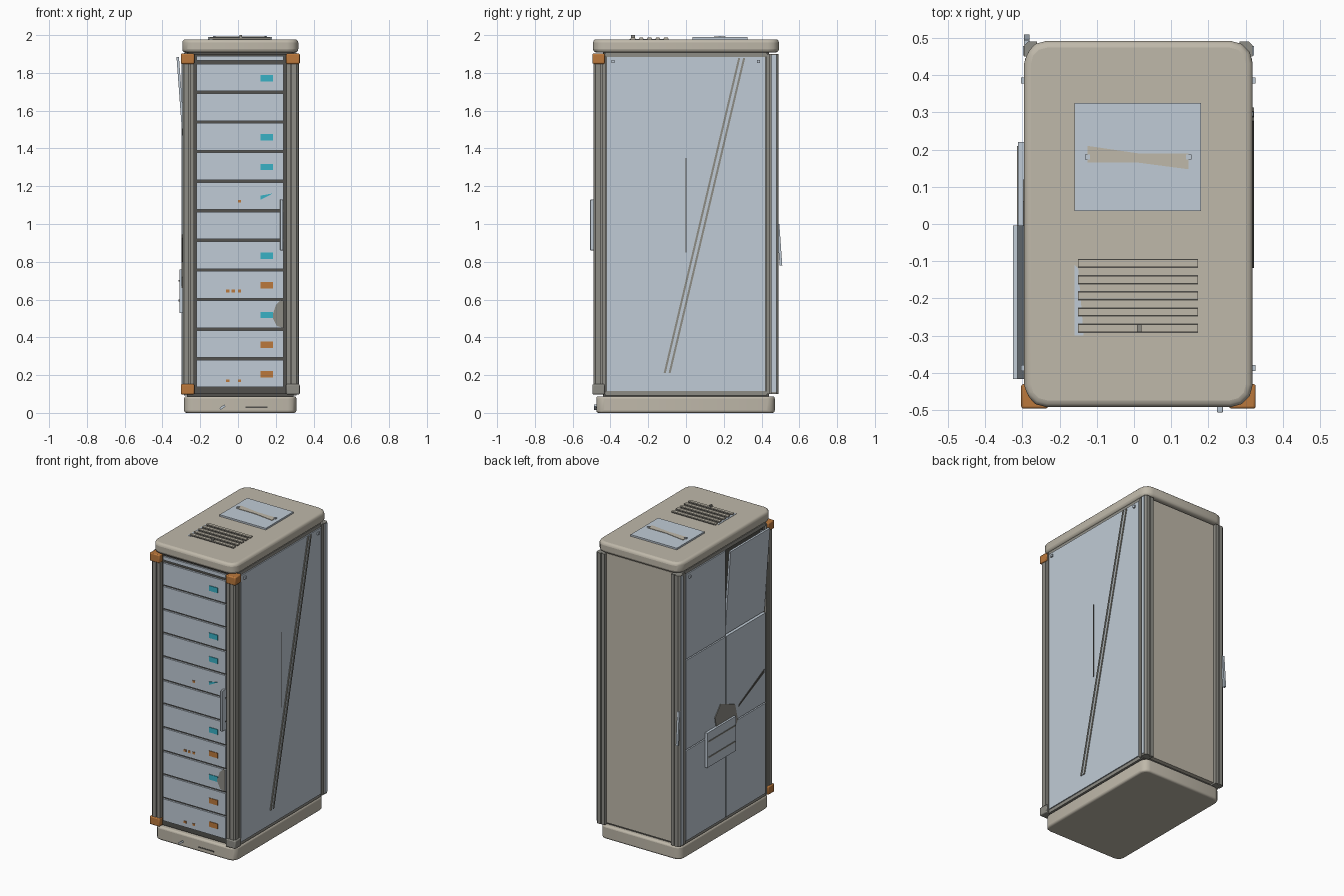
import bpy, bmesh, math
from mathutils import Matrix, Vector

if "Cube" in bpy.data.objects:
    bpy.data.objects.remove(bpy.data.objects["Cube"])

CX = 0.012  # cabinet centre line


def mat(name, *rgb):
    m = bpy.data.materials.new(name)
    m.diffuse_color = (*rgb, 1)
    m.use_nodes = True
    m.node_tree.nodes["Principled BSDF"].inputs["Base Color"].default_value = m.diffuse_color
    return m


BEIGE = mat("warm beige", 0.52, 0.48, 0.40)
PANEL = mat("pale blue grey", 0.53, 0.60, 0.67)
METAL = mat("post grey", 0.27, 0.265, 0.235)
DARK = mat("dark gap", 0.085, 0.083, 0.075)
ORANGE = mat("copper orange", 0.50, 0.19, 0.045)
TEAL = mat("display teal", 0.04, 0.44, 0.56)


def prism(name, pts, lo, hi, material, axis='Z'):
    """Extrude a 2D outline along an axis."""
    put = {'X': lambda a, b, c: (c, a, b), 'Y': lambda a, b, c: (a, c, b),
           'Z': lambda a, b, c: (a, b, c)}[axis]
    bm = bmesh.new()
    rings = [[bm.verts.new(put(a, b, c)) for a, b in pts] for c in (lo, hi)]
    bm.faces.new(rings[0])
    bm.faces.new(rings[1])
    n = len(pts)
    for i in range(n):
        j = (i + 1) % n
        bm.faces.new((rings[0][i], rings[0][j], rings[1][j], rings[1][i]))
    bmesh.ops.recalc_face_normals(bm, faces=bm.faces)
    me = bpy.data.meshes.new(name)
    bm.to_mesh(me)
    bm.free()
    me.materials.append(material)
    ob = bpy.data.objects.new(name, me)
    bpy.context.collection.objects.link(ob)
    return ob


def box(name, x, y, z, material, bevel=0, tilt=None):
    """Box from ranges, optionally tilted (axis, degrees) about its centre."""
    ob = prism(name, [(x[0], y[0]), (x[1], y[0]), (x[1], y[1]), (x[0], y[1])], *z, material)
    if tilt:
        c = Vector((sum(x) / 2, sum(y) / 2, sum(z) / 2))
        ob.data.transform(Matrix.Translation(c)
                          @ Matrix.Rotation(math.radians(tilt[1]), 4, tilt[0])
                          @ Matrix.Translation(-c))
    if bevel:
        soften(ob, bevel, 2)
    return ob


def soften(ob, width, segments):
    mod = ob.modifiers.new("edge", 'BEVEL')
    mod.width, mod.segments = width, segments
    mod.limit_method, mod.angle_limit = 'ANGLE', math.radians(30)
    bpy.ops.object.select_all(action='DESELECT')
    bpy.context.view_layer.objects.active = ob
    ob.select_set(True)
    bpy.ops.object.shade_smooth_by_angle(angle=math.radians(35))


def slab(name, hx, y0, y1, z0, z1, corner, edge):
    """Plan outline with rounded corners, extruded and softened."""
    pts = []
    for sx, sy, a0 in ((1, 1, 0), (-1, 1, 90), (-1, -1, 180), (1, -1, 270)):
        px = CX + sx * (hx - corner)
        py = (y1 - corner) if sy > 0 else (y0 + corner)
        for k in range(4):
            a = math.radians(a0 + 30 * k)
            pts.append((px + corner * math.cos(a), py + corner * math.sin(a)))
    soften(prism(name, pts, z0, z1, BEIGE), edge, 3)


# Base, top cap and inner carcass
slab("base_plinth", 0.297, -0.475, 0.47, 0.0, 0.088, 0.045, 0.012)
slab("top_cap", 0.307, -0.492, 0.492, 1.908, 1.978, 0.06, 0.018)
box("carcass", (-0.27, 0.294), (-0.44, 0.44), (0.08, 1.915), DARK)
box("back_panel", (-0.245, 0.269), (0.43, 0.468), (0.11, 1.90), BEIGE)

# Grooved corner posts: quarter profile mirrored to each corner
PROFILE = [(0.245, 0.42), (0.29, 0.42), (0.29, 0.426), (0.305, 0.426), (0.305, 0.444),
           (0.297, 0.444), (0.297, 0.450), (0.307, 0.450), (0.307, 0.48), (0.297, 0.49),
           (0.272, 0.49), (0.272, 0.480), (0.266, 0.480), (0.266, 0.488), (0.245, 0.488)]
for sx, sn in ((-1, "left"), (1, "right")):
    for sy, fn in ((-1, "front"), (1, "rear")):
        prism(f"{fn}_{sn}_post", [(CX + sx * a, sy * b) for a, b in PROFILE], 0.10, 1.90, METAL)
    # Light trim strips on the outer corner of each rear post
    x = CX + sx * 0.307
    box(f"rear_{sn}_trim", (x - 0.003, x + 0.003), (0.453, 0.478), (0.11, 1.895), PANEL)

# Corner brackets on the front posts
for sx, sn in ((-1, "left"), (1, "right")):
    for z, zn in ((0.125, "lower"), (1.875, "upper")):
        a, b = sorted((CX + sx * 0.243, CX + sx * 0.315))
        m = METAL if (sx > 0 and zn == "lower") else ORANGE
        box(f"{zn}_{sn}_bracket", (a, b), (-0.496, -0.43), (z - 0.027, z + 0.027), m, 0.006)

# Front stack of equipment drawers
PITCH = 0.1567
box("front_backing", (-0.233, 0.257), (-0.462, -0.43), (0.10, 1.90), DARK)
box("front_header", (-0.22, 0.24), (-0.472, -0.45), (1.866, 1.89), PANEL)
DISPLAYS = {0: ORANGE, 1: ORANGE, 2: TEAL, 3: ORANGE, 4: TEAL, 6: TEAL, 7: TEAL, 8: TEAL, 10: TEAL}
for i in range(11):
    z = 0.13 + PITCH * i
    box(f"drawer_{i + 1}", (-0.22, 0.24), (-0.474, -0.45), (z + 0.006, z + PITCH - 0.006), PANEL)
    if i in DISPLAYS:
        c = z + 0.075
        if i == 6:  # broken display
            prism("broken_display", [(0.12, c + 0.005), (0.185, c + 0.017), (0.12, c - 0.017)],
                  -0.478, -0.47, TEAL, 'Y')
        else:
            box(f"display_{i + 1}", (0.12, 0.185), (-0.478, -0.47), (c - 0.017, c + 0.017), DISPLAYS[i])
for z, xs in ((0.17, (-0.055, 0.008)), (0.645, (-0.055, -0.025, 0.008)), (1.12, (0.008,))):
    for x in xs:
        box("status_light", (x - 0.009, x + 0.009), (-0.478, -0.47), (z - 0.007, z + 0.007), ORANGE)
prism("front_damage", [(0.24, 0.45), (0.205, 0.46), (0.18, 0.51), (0.20, 0.57), (0.225, 0.598),
                       (0.24, 0.59)], -0.478, -0.47, METAL, 'Y')
box("front_handle", (0.223, 0.239), (-0.507, -0.47), (0.86, 1.13), PANEL, 0.003)
box("base_scratch", (0.04, 0.155), (-0.477, -0.47), (0.026, 0.034), DARK)
box("base_chip", (-0.098, -0.066), (-0.488, -0.47), (0.024, 0.036), PANEL, tilt=('Y', -35))

# Rails above and below the side panels
for sx, sn in ((-1, "left"), (1, "right")):
    a, b = sorted((CX + sx * 0.27, CX + sx * 0.298))
    for z, zn in ((0.105, "lower"), (1.895, "upper")):
        box(f"{sn}_{zn}_rail", (a, b), (-0.43, 0.43), (z - 0.012, z + 0.012), METAL)
    # Panel bolts
    for y in (-0.387, 0.385):
        a, b = sorted((CX + sx * 0.29, CX + sx * 0.315))
        box(f"{sn}_panel_bolt", (a, b), (y - 0.008, y + 0.008), (1.852, 1.868), PANEL)

# Right side panel with a diagonal brace and a narrow slit
box("right_panel", (0.29, 0.317), (-0.42, 0.42), (0.115, 1.885), PANEL)
box("right_slit", (0.31, 0.319), (-0.003, 0.003), (0.85, 1.35), DARK)
for off, m, h in ((-0.013, METAL, 0.323), (0.0, PANEL, 0.321), (0.013, METAL, 0.323)):
    w = 0.0055
    y0, y1 = -0.10 + off, 0.295 + off
    prism("diagonal_brace", [(y0 - w, 0.21), (y0 + w, 0.21), (y1 + w, 1.88), (y1 - w, 1.88)],
          0.31, h, m, 'X')

# Left side: two columns of three loose panels
ROWS = ((0.115, 0.714), (0.722, 1.314), (1.322, 1.885))
for r, z in enumerate(ROWS):
    for c, y in enumerate(((-0.417, -0.004), (0.004, 0.42))):
        loose = r == 2 and c == 0
        box(f"left_panel_{r}_{c}", (-0.305, -0.292) if loose else (-0.294, -0.27), y, z, PANEL,
            tilt=('Y', -4.2) if loose else None)
prism("left_damage", [(0.10, 0.72), (0.12, 0.82), (0.06, 0.89), (-0.09, 0.83), (-0.12, 0.72),
                      (-0.08, 0.66), (0.06, 0.64)], -0.298, -0.29, METAL, 'X')
prism("left_crack", [(-0.13, 0.80), (-0.40, 0.925), (-0.40, 0.945), (-0.14, 0.815)],
      -0.298, -0.29, DARK, 'X')
box("left_patch_plate", (-0.311, -0.29), (-0.08, 0.22), (0.53, 0.76), PANEL)
for z in (0.595, 0.70):
    box("patch_plate_line", (-0.314, -0.305), (-0.07, 0.21), (z - 0.004, z + 0.004), METAL)
box("rear_loose_tab", (-0.296, -0.281), (0.488, 0.502), (0.78, 1.0), PANEL, tilt=('X', 4))

# Roof hatch with bolts and strap
box("roof_hatch", (-0.16, 0.18), (0.035, 0.325), (1.97, 1.989), PANEL)
for x in (-0.125, 0.147):
    box("hatch_bolt", (x - 0.007, x + 0.007), (0.173, 0.187), (1.98, 1.996), PANEL)
prism("hatch_strap", [(-0.125, 0.165), (0.01, 0.165), (0.147, 0.147), (0.147, 0.19),
                      (0.01, 0.19), (-0.125, 0.21)], 1.98, 1.992, BEIGE)

# Roof vent slats
for i in range(5):
    y = -0.28 + 0.0435 * i
    box(f"vent_slat_{i + 1}", (-0.15, 0.172), (y - 0.010, y + 0.010), (1.97, 1.987), BEIGE)
    box(f"vent_edge_{i + 1}", (-0.15, 0.172), (y - 0.0125, y + 0.0125), (1.97, 1.982), DARK)
box("vent_stub", (0.008, 0.02), (-0.29, -0.27), (1.98, 2.0), METAL)
prism("roof_scuff", [(-0.16, -0.30), (-0.135, -0.30), (-0.15, -0.12), (-0.16, -0.11)],
      1.97, 1.980, PANEL)
